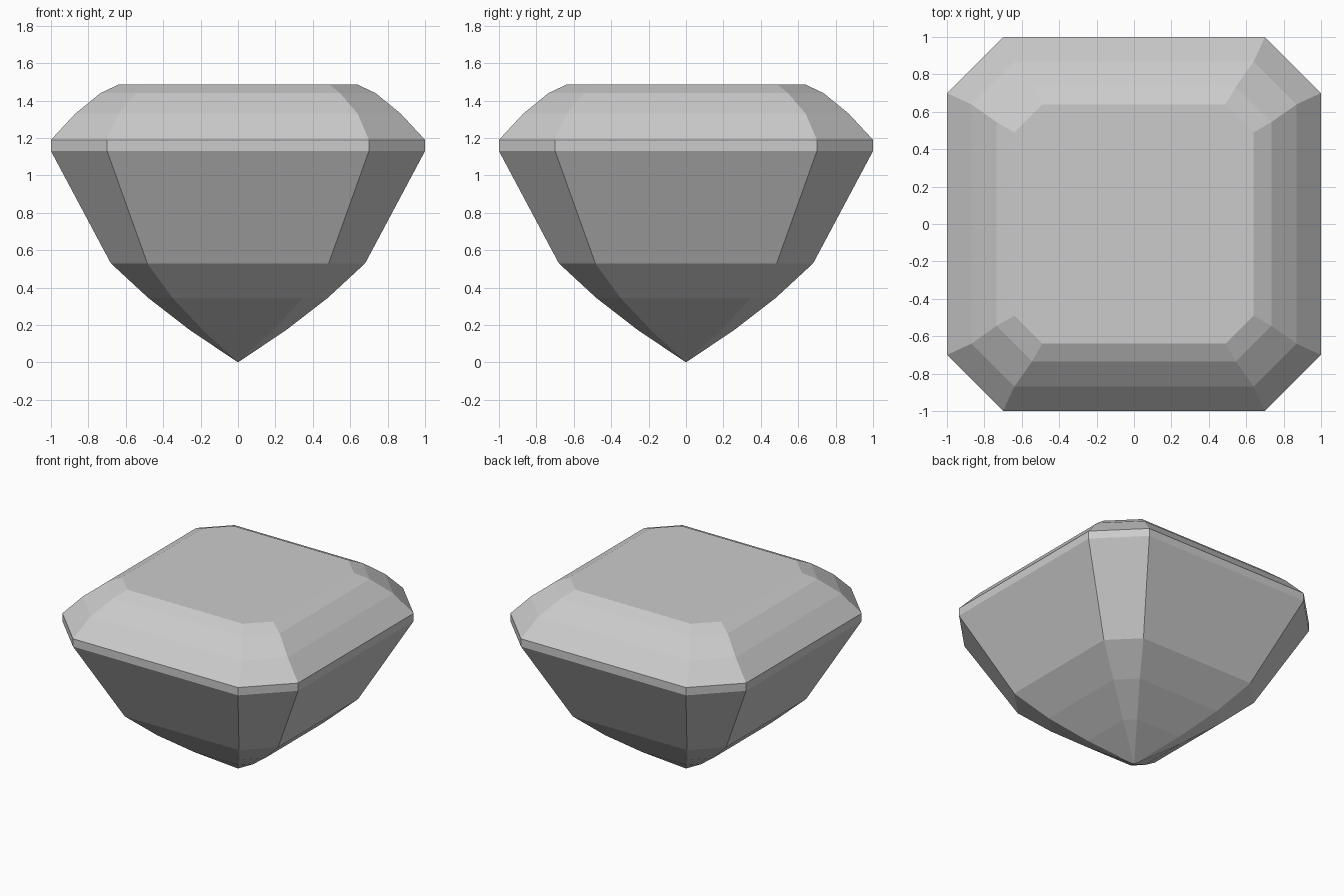
import bpy, bmesh

if "Cube" in bpy.data.objects:
    bpy.data.objects.remove(bpy.data.objects["Cube"])

# Step-cut profile: (height, half width, half length of each straight side)
LEVELS = [
    (0.175, 0.26, 0.19),
    (0.345, 0.48, 0.35),
    (0.53, 0.68, 0.485),
    (1.13, 1.0, 0.70),
    (1.19, 1.0, 0.70),
    (1.33, 0.87, 0.64),
    (1.44, 0.735, 0.545),
    (1.485, 0.64, 0.49),
]


def octagon(bm, z, w, c):
    """Ring of a square with cut corners."""
    pts = [(w, -c), (w, c), (c, w), (-c, w), (-w, c), (-w, -c), (-c, -w), (c, -w)]
    return [bm.verts.new((x, y, z)) for x, y in pts]


bm = bmesh.new()
tip = bm.verts.new((0, 0, 0))
rings = [octagon(bm, *level) for level in LEVELS]

# Pointed base
for i in range(8):
    bm.faces.new((tip, rings[0][(i + 1) % 8], rings[0][i]))

# Stepped facets
for low, high in zip(rings, rings[1:]):
    for i in range(8):
        j = (i + 1) % 8
        bm.faces.new((low[i], low[j], high[j], high[i]))

# Flat table on top
bm.faces.new(rings[-1])
bmesh.ops.recalc_face_normals(bm, faces=bm.faces[:])

mesh = bpy.data.meshes.new("cut_gem")
bm.to_mesh(mesh)
bm.free()
gem = bpy.data.objects.new("cut_gem", mesh)
bpy.context.collection.objects.link(gem)
